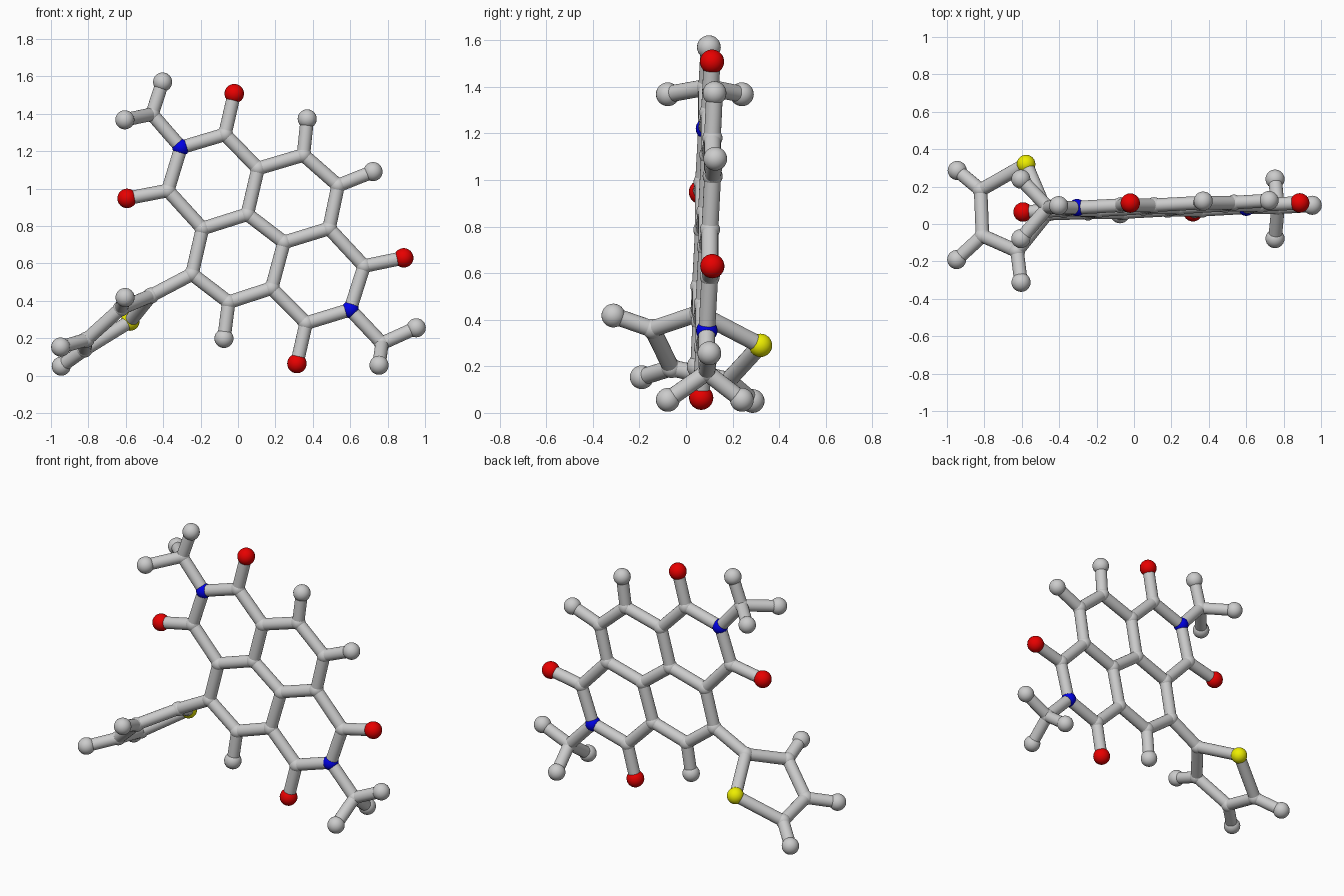
import bpy, bmesh
from mathutils import Vector

if "Cube" in bpy.data.objects:
    bpy.data.objects.remove(bpy.data.objects["Cube"])

BOND_R = 0.036
RADIUS = {"C": 0.043, "N": 0.046, "O": 0.052, "H": 0.051, "S": 0.05}
NAMES = {"C": "carbon", "N": "nitrogen", "O": "oxygen", "H": "hydrogen", "S": "sulfur"}
COLOURS = {"N": (0.0, 0.0, 0.8, 1), "O": (0.8, 0.0, 0.0, 1), "S": (0.85, 0.85, 0.0, 1)}


def plane_y(x, z):
    """Slight tilt of the flat fused-ring core."""
    return 0.049 + 0.042 * (x + z)


# flat core: name -> x, z (first letter of the name is the element)
core = {
    "O1": (-.02, 1.515), "C1": (-.07, 1.297), "N1": (-.305, 1.227), "C2": (-.375, .997),
    "O2": (-.593, .955), "Ca": (-.19, .794), "Cb": (.05, .87), "Cc": (.107, 1.115),
    "Cd": (.35, 1.187), "Hd": (.37, 1.38), "Ce": (.535, 1.024), "He": (.722, 1.098),
    "Cf": (.487, .794), "Cg": (.246, .72), "Ch": (.18, .475), "Ci": (-.05, .4),
    "Hi": (-.075, .206), "Cj": (-.246, .55), "Ck": (.674, .593), "O3": (.886, .637),
    "N2": (.6, .36), "Cl": (.364, .288), "O4": (.315, .072),
    "Cm": (-.46, 1.405), "Hm": (-.403, 1.577), "Cn": (.77, .18), "Hn": (.953, .263),
}
atoms = {k: Vector((x, plane_y(x, z), z)) for k, (x, z) in core.items()}

# out-of-plane hydrogens of the two methyl ends
for tag, x, z in (("m", -.605, 1.375), ("n", .754, .063)):
    for side, y in (("p", .24), ("q", -.078)):
        atoms["H" + tag + side] = Vector((x, y, z))

# twisted five-membered ring
atoms.update({
    "Ct": Vector((-.465, .055, .435)), "St": Vector((-.577, .32, .297)),
    "Cu": Vector((-.82, .182, .147)), "Hu": Vector((-.945, .286, .058)),
    "Cv": Vector((-.81, -.063, .2)), "Hv": Vector((-.948, -.19, .16)),
    "Cw": Vector((-.625, -.145, .367)), "Hw": Vector((-.604, -.312, .425)),
})

# bonds as chains of atom names
chains = """O1 C1 N1 C2 Ca Cb Cc C1|C2 O2|Cc Cd Ce Cf Cg Cb|Cd Hd|Ce He|Cg Ch Ci Cj Ca|Ci Hi
Cf Ck N2 Cl Ch|Ck O3|Cl O4|N1 Cm Hm|Hmp Cm Hmq|N2 Cn Hn|Hnp Cn Hnq
Cj Ct St Cu Cv Cw Ct|Cu Hu|Cv Hv|Cw Hw""".replace("\n", "|").split("|")


def finish(bm, name, colour=None):
    mesh = bpy.data.meshes.new(name)
    bm.to_mesh(mesh)
    bm.free()
    obj = bpy.data.objects.new(name, mesh)
    bpy.context.collection.objects.link(obj)
    if colour:
        mat = bpy.data.materials.new(name)
        mat.diffuse_color = colour
        mat.use_nodes = True
        mat.node_tree.nodes["Principled BSDF"].inputs["Base Color"].default_value = mat.diffuse_color
        mesh.materials.append(mat)
    bpy.ops.object.select_all(action="DESELECT")
    obj.select_set(True)
    bpy.context.view_layer.objects.active = obj
    bpy.ops.object.shade_smooth_by_angle()


# atom balls, one object per element
for el, name in NAMES.items():
    bm = bmesh.new()
    for key, p in atoms.items():
        if key[0] == el:
            new = bmesh.ops.create_uvsphere(bm, u_segments=24, v_segments=16, radius=RADIUS[el])
            bmesh.ops.translate(bm, verts=new["verts"], vec=p)
    finish(bm, name + "_atoms", COLOURS.get(el))

# bond rods
bm = bmesh.new()
for chain in chains:
    keys = chain.split()
    for a, b in zip(keys, keys[1:]):
        d = atoms[b] - atoms[a]
        m = d.to_track_quat("Z", "Y").to_matrix().to_4x4()
        m.translation = (atoms[a] + atoms[b]) / 2
        bmesh.ops.create_cone(bm, cap_ends=True, segments=20, radius1=BOND_R,
                              radius2=BOND_R, depth=d.length, matrix=m)
finish(bm, "bonds")

# stand the model on z = 0
low = min(p.z - RADIUS[k[0]] for k, p in atoms.items())
for obj in bpy.context.collection.objects:
    obj.location.z -= low
